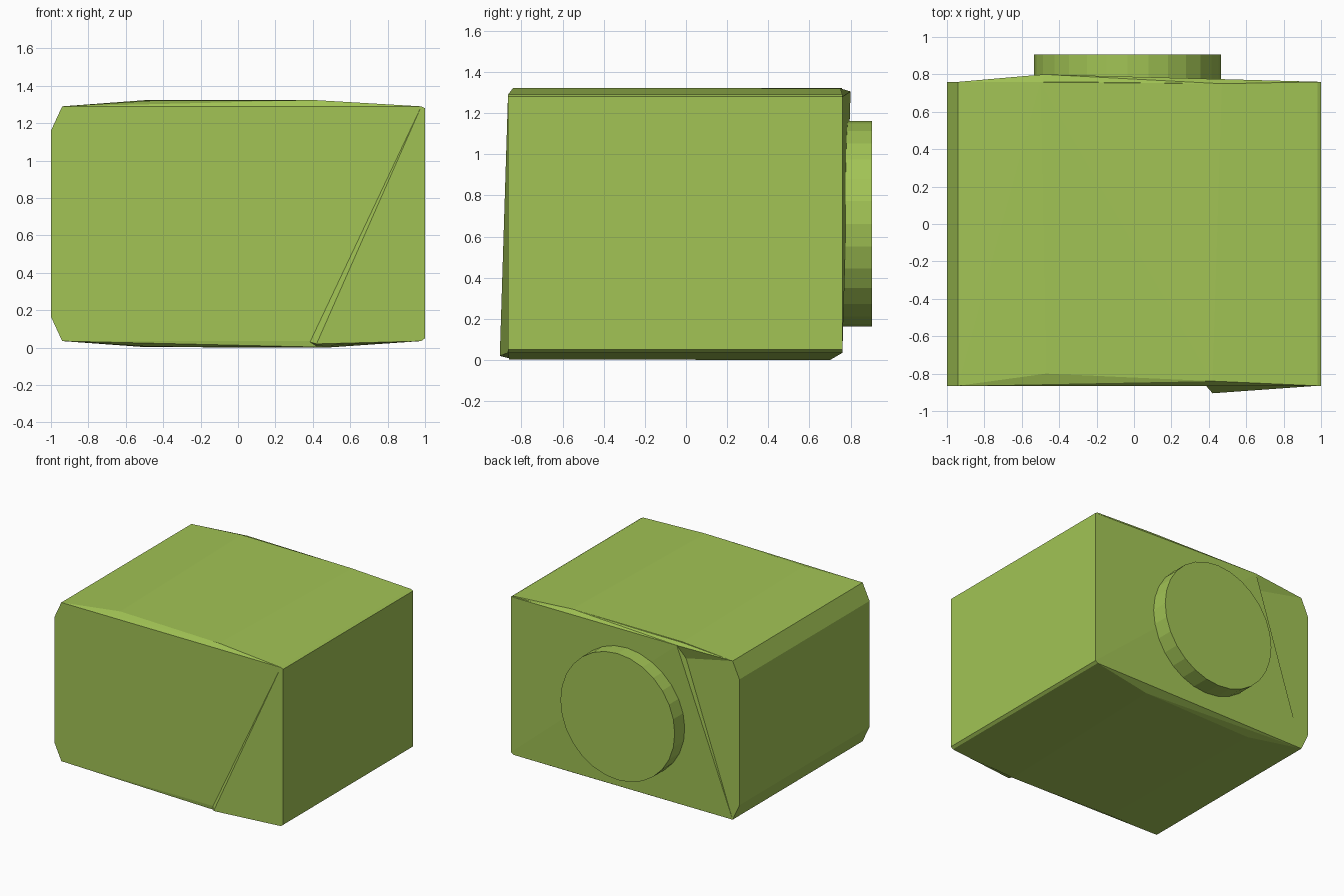
import bpy, bmesh, math

if "Cube" in bpy.data.objects:
    bpy.data.objects.remove(bpy.data.objects["Cube"])

green = bpy.data.materials.new("green")
green.diffuse_color = (0.36, 0.55, 0.09, 1)
green.use_nodes = True
green.node_tree.nodes["Principled BSDF"].inputs["Base Color"].default_value = green.diffuse_color


def finish(bm, name):
    bmesh.ops.recalc_face_normals(bm, faces=bm.faces)
    mesh = bpy.data.meshes.new(name)
    bm.to_mesh(mesh)
    bm.free()
    mesh.materials.append(green)
    obj = bpy.data.objects.new(name, mesh)
    bpy.context.collection.objects.link(obj)
    return obj


def hull(name, points):
    bm = bmesh.new()
    for p in points:
        bm.verts.new(p)
    bmesh.ops.convex_hull(bm, input=bm.verts)
    bmesh.ops.dissolve_limit(bm, angle_limit=math.radians(0.05),
                             verts=bm.verts, edges=bm.edges)
    return finish(bm, name)


FRONT, BACK = -0.865, 0.76

# Main block: end outlines (x, low z, high z) plus slightly crowned top and bottom
ends = [(-1, 0.165, 1.16), (-0.94, 0.035, 1.29),
        (0.98, 0.035, 1.29), (1, 0.05, 1.28)]
points = [(x, y, z) for x, lo, hi in ends for y in (FRONT, BACK) for z in (lo, hi)]
points += [(-0.47, -0.80, 1.32), (0.42, -0.84, 1.323),
           (0.47, 0.75, 1.32), (-0.50, 0.758, 1.323)]
points += [(-0.47, -0.82, 0.005), (0.42, -0.86, 0.003),
           (0.47, 0.70, 0.0), (-0.50, 0.68, 0.003)]
hull("block", points)

# Raised fold on the front, running from the low middle to the upper right corner
hull("front_fold", [(0.42, -0.905, 0.02), (0.385, FRONT, 0.03), (0.42, -0.84, 0.003),
                    (0.98, FRONT, 1.29), (0.98, FRONT, 0.035), (0.98, -0.84, 0.035)])

# Raised fold on the back, peaking at the upper left
peak, heel = (-0.48, 0.80, 1.305), (-0.52, 0.76, 1.20)
hull("back_fold", [peak, heel, (-0.50, 0.74, 1.322), (0.47, 0.75, 1.32),
                   (1, BACK, 1.28), (1, BACK, 0.05), (-0.94, BACK, 0.035)])
hull("back_fold_edge", [peak, heel, (-0.94, BACK, 1.29), (-0.50, 0.74, 1.322)])

# Round boss on the back
bm = bmesh.new()
bmesh.ops.create_cone(bm, cap_ends=True, segments=28,
                      radius1=0.5, radius2=0.5, depth=0.205)
boss = finish(bm, "round_boss")
boss.rotation_euler.x = math.pi / 2
boss.location = (-0.035, 0.8025, 0.662)
